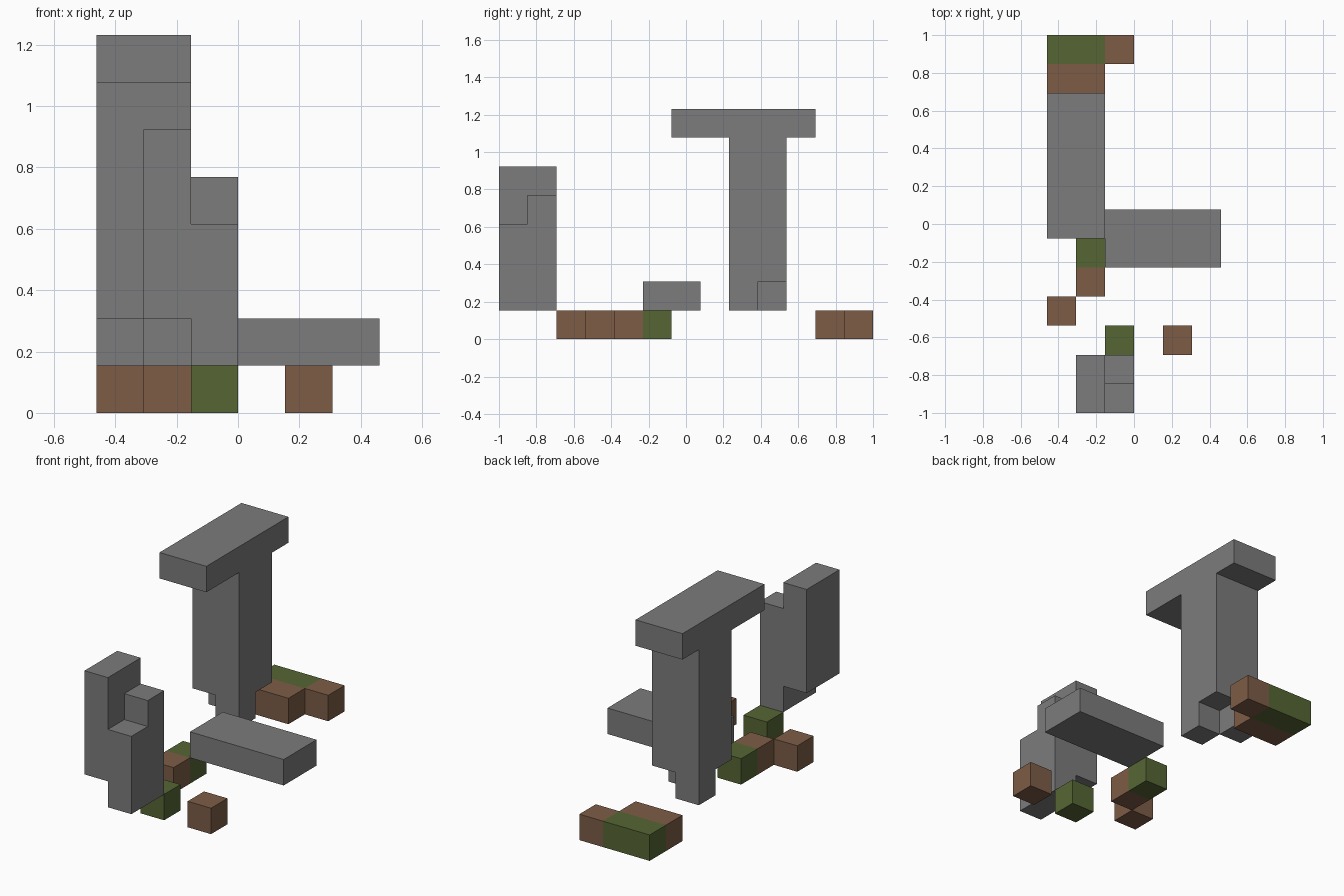
import bpy, bmesh
from mathutils import Vector
from itertools import product

if "Cube" in bpy.data.objects:
    bpy.data.objects.remove(bpy.data.objects["Cube"], do_unlink=True)

U = 2 / 13                          # edge of one block
ORIGIN = Vector((-3 * U, -1, 0))    # corner of the block grid


def material(name, rgb):
    m = bpy.data.materials.new(name)
    m.use_nodes = True
    m.diffuse_color = (*rgb, 1)
    m.node_tree.nodes["Principled BSDF"].inputs["Base Color"].default_value = (*rgb, 1)
    return m


STONE = material("stone grey", (0.2, 0.2, 0.2))
DIRT = material("dirt brown", (0.205, 0.107, 0.061))
MOSS = material("moss green", (0.093, 0.133, 0.034))


def build(name, *boxes):
    """Join block ranges (material, low corner, high corner) into one clean shell."""
    mats = list(dict.fromkeys(b[0] for b in boxes))
    cells = {}
    for mat, lo, hi in boxes:
        for c in product(*(range(a, b) for a, b in zip(lo, hi))):
            cells[c] = mats.index(mat)
    bm = bmesh.new()
    for cell, index in cells.items():
        for axis, side in product(range(3), (0, 1)):
            step = Vector((0, 0, 0))
            step[axis] = 2 * side - 1
            if tuple(int(a + b) for a, b in zip(cell, step)) in cells:
                continue
            # exposed side of this block
            u, v = Vector((0, 0, 0)), Vector((0, 0, 0))
            u[(axis + 1) % 3] = v[(axis + 2) % 3] = 1
            base = Vector(cell)
            base[axis] += side
            loop = [base, base + u, base + u + v, base + v]
            if not side:
                loop.reverse()
            face = bm.faces.new([bm.verts.new(ORIGIN + p * U) for p in loop])
            face.material_index = index
    bmesh.ops.remove_doubles(bm, verts=bm.verts, dist=0.001)
    bmesh.ops.dissolve_limit(bm, angle_limit=0.01, verts=bm.verts,
                             edges=bm.edges, delimit={'MATERIAL'})
    mesh = bpy.data.meshes.new(name)
    bm.to_mesh(mesh)
    bm.free()
    for m in mats:
        mesh.materials.append(m)
    bpy.context.collection.objects.link(bpy.data.objects.new(name, mesh))


# Tall pillar with a lintel and two staggered feet
build("lintel_pillar",
      (STONE, (0, 6, 7), (2, 11, 8)),
      (STONE, (0, 8, 2), (2, 10, 7)),
      (STONE, (1, 8, 1), (2, 9, 2)),
      (STONE, (0, 9, 1), (1, 10, 2)))

# Broken stepped pillar at the front
build("broken_pillar",
      (STONE, (1, 0, 2), (2, 2, 6)),
      (STONE, (2, 0, 1), (3, 1, 4)),
      (STONE, (2, 1, 1), (3, 2, 5)))

# Fallen stone beam
build("fallen_beam", (STONE, (2, 5, 1), (6, 7, 2)))

# Ground patches
build("back_ground",
      (MOSS, (0, 12, 0), (2, 13, 1)),
      (DIRT, (2, 12, 0), (3, 13, 1)),
      (DIRT, (0, 11, 0), (2, 12, 1)))
build("middle_ground",
      (MOSS, (1, 5, 0), (2, 6, 1)),
      (DIRT, (1, 4, 0), (2, 5, 1)))
build("corner_dirt_block", (DIRT, (0, 3, 0), (1, 4, 1)))
build("front_moss_block", (MOSS, (2, 2, 0), (3, 3, 1)))
build("front_dirt_block", (DIRT, (4, 2, 0), (5, 3, 1)))
